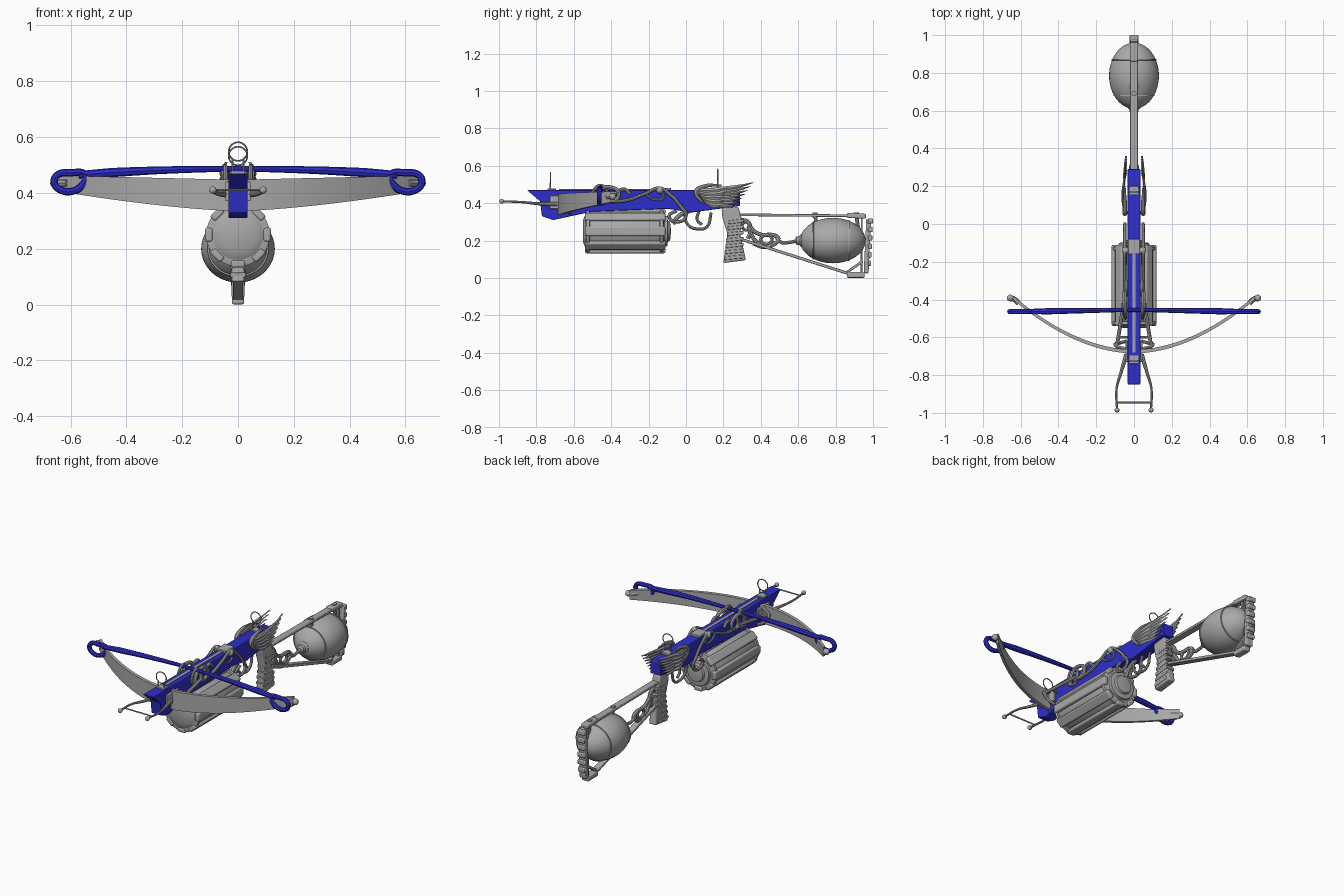
import bpy, bmesh, math
from mathutils import Matrix, Vector

cube = bpy.data.objects.get("Cube")
if cube:
    bpy.data.objects.remove(cube)


def material(name, rgb):
    mat = bpy.data.materials.new(name)
    mat.use_nodes = True
    color = (*rgb, 1)
    mat.diffuse_color = color
    mat.node_tree.nodes["Principled BSDF"].inputs["Base Color"].default_value = color
    return mat


GREY = material("plain grey", (.4, .4, .4))
BLUE = material("deep blue", (.027, .027, .62))


def finish(obj, mat):
    bpy.ops.object.select_all(action='DESELECT')
    obj.select_set(True)
    bpy.context.view_layer.objects.active = obj
    if obj.type == 'CURVE':
        bpy.ops.object.convert(target='MESH')
        obj = bpy.context.view_layer.objects.active
    obj.data.materials.clear()
    obj.data.materials.append(mat)
    bpy.ops.object.shade_smooth_by_angle(angle=math.radians(35))
    return obj


def loft(name, rings, mat=GREY):
    """Skin a row of closed cross-sections and cap both ends."""
    bm = bmesh.new()
    rows = [[bm.verts.new(p) for p in ring] for ring in rings]
    n = len(rows[0])
    for a, b in zip(rows, rows[1:]):
        for i in range(n):
            j = (i + 1) % n
            bm.faces.new((a[i], a[j], b[j], b[i]))
    bm.faces.new(rows[0])
    bm.faces.new(rows[-1])
    bmesh.ops.recalc_face_normals(bm, faces=bm.faces)
    mesh = bpy.data.meshes.new(name)
    bm.to_mesh(mesh)
    bm.free()
    obj = bpy.data.objects.new(name, mesh)
    bpy.context.collection.objects.link(obj)
    return finish(obj, mat)


def plate(name, outline, half, mat=GREY, bevel=.003, center=0):
    """Extrude a side outline (y, z) across the width."""
    obj = loft(name, [[(center + s * half, y, z) for y, z in outline] for s in (-1, 1)], mat)
    if bevel:
        mod = obj.modifiers.new("soft edges", 'BEVEL')
        mod.width, mod.segments = bevel, 2
    return obj


def box(name, y0, y1, z0, z1, half, **options):
    return plate(name, [(y0, z0), (y1, z0), (y1, z1), (y0, z1)], half, **options)


def beam(name, start, end, half, thick, **options):
    a, b = Vector(start), Vector(end)
    d = (b - a).normalized()
    n = Vector((-d.y, d.x)) * thick
    return plate(name, [a - n, b - n, b + n, a + n], half, **options)


def lathe(name, profile, height, squash=1, mat=GREY, sides=40):
    """Revolve (y, radius) pairs around a line along y."""
    turn = [math.tau * i / sides for i in range(sides)]
    return loft(name, [[(r * math.cos(t), y, height + squash * r * math.sin(t)) for t in turn]
                       for y, r in profile], mat)


def tube(name, points, radius, mat=GREY, cyclic=False, scale=None):
    curve = bpy.data.curves.new(name, 'CURVE')
    curve.dimensions = '3D'
    curve.bevel_depth, curve.bevel_resolution = radius, 2
    curve.resolution_u, curve.use_fill_caps = 6, True
    spline = curve.splines.new('BEZIER')
    spline.bezier_points.add(len(points) - 1)
    for i, (bp, p) in enumerate(zip(spline.bezier_points, points)):
        bp.co = p
        bp.handle_left_type = bp.handle_right_type = 'AUTO'
        bp.radius = scale[i] if scale else 1
    spline.use_cyclic_u = cyclic
    obj = bpy.data.objects.new(name, curve)
    bpy.context.collection.objects.link(obj)
    return finish(obj, mat)


def side_tube(name, x, path, radius, **options):
    return tube(name, [(x, y, z) for y, z in path], radius, **options)


def ball(name, x, y, z, r):
    bpy.ops.mesh.primitive_uv_sphere_add(segments=16, ring_count=10, radius=r, location=(x, y, z))
    obj = bpy.context.object
    obj.name = name
    return finish(obj, GREY)


# Blue tiller with its rail and nut
plate("tiller", [(-.85, .47), (-.78, .41), (-.77, .33), (-.71, .31), (-.5, .355), (-.1, .37),
                 (.03, .35), (.29, .385), (.29, .455), (.18, .47)], .034, BLUE)
box("bolt_rail", -.68, -.16, .46, .475, .009, bevel=0)
box("string_nut", -.16, -.08, .44, .482, .031)
box("limb_clamp", -.73, -.62, .37, .44, .045)

# Curved bow limb, deep in the middle and narrow at the tips
rings = []
for i in range(-20, 21):
    u = i / 20
    a = abs(u)
    x, y = .64 * u, -.685 + .285 * a ** 1.9
    lo, hi = .335 + .07 * a ** 1.5, .447 + .015 * a
    rings.append([(x, y, lo), (x, y + .02, lo), (x, y + .02, hi), (x, y, hi)])
loft("bow_limb", rings)

# String with thicker served ends
xs = [-.57, -.45, -.25, 0, .25, .45, .57]
tube("bow_string", [(x, -.455 - .015 * abs(x), .486 - .065 * x * x) for x in xs], .011, BLUE,
     scale=[1.2, 1.5, 1.2, .9, 1.2, 1.5, 1.2])

# Sights: a ring on two short legs
for label, y, z in (("front", -.725, .532), ("rear", .17, .548)):
    tube(label + "_sight_ring", [(.033 * math.cos(k * math.tau / 8), y, z + .033 * math.sin(k * math.tau / 8))
                                 for k in range(8)], .003, cyclic=True)
    for s in (-1, 1):
        tube(label + "_sight_leg", [(s * .02, y, .46), (s * .02, y, z - .025)], .004)
    box(label + "_sight_base", y - .015, y + .03, .46, .478, .025)


def feather(name, s, root, tip, width, x):
    """Leaf-shaped blade that sweeps up toward its tip."""
    a, b = Vector(root), Vector(tip)
    mid = (a + b) / 2 - Vector((0, .022))
    rows = []
    for i in range(8):
        t = i / 7
        c = a * (1 - t) ** 2 + mid * 2 * t * (1 - t) + b * t * t
        w = width * (.12 + math.sin(math.pi * (.2 + .8 * t)) * .9)
        out = x + .012 * math.sin(t * math.pi)
        rows.append([(s * (out + .005), c.x, c.y), (s * out, c.x + w * .3, c.y - w),
                     (s * (out - .005), c.x, c.y), (s * out, c.x - w * .3, c.y + w)])
    loft(name, rows)


for s, side in ((1, "left"), (-1, "right")):
    # Limb nock, string loop and stirrup arm
    tube(side + "_limb_nock", [(s * .61, -.42, .435), (s * .64, -.395, .435), (s * .665, -.39, .435)], .014)
    ball(side + "_nock_ball", s * .655, -.392, .435, .018)
    loop = [(.545, .462), (.6, .472), (.648, .463), (.658, .435), (.63, .408), (.59, .407), (.56, .425)]
    tube(side + "_string_loop", [(s * x, -.464, z) for x, z in loop], .013, BLUE, cyclic=True)
    tube(side + "_stirrup_arm", [(s * .04, -.69, .395), (s * .07, -.79, .397), (s * .092, -.87, .405),
                                 (s * .09, -.985, .41)], .006, scale=[2, 1.4, 1, 1])
    ball(side + "_stirrup_foot", s * .09, -.985, .41, .013)

    # Bracket arms and winding side ornament
    tube(side + "_bracket_arm", [(s * .03, -.66, .445), (s * .075, -.655, .42), (s * .1, -.64, .405),
                                 (s * .075, -.63, .365), (s * .04, -.62, .345)], .009)
    tube(side + "_bracket_rail", [(s * .09, -.64, .41), (s * .075, -.55, .415), (s * .055, -.42, .425)], .01)
    side_tube(side + "_scroll", s * .05, [(-.48, .395), (-.46, .47), (-.41, .485), (-.36, .455),
                                          (-.38, .415), (-.42, .42), (-.42, .45)], .011)
    side_tube(side + "_ring_loop", s * .045, [(-.5, .44), (-.455, .495), (-.42, .44), (-.455, .395)],
              .008, cyclic=True)
    side_tube(side + "_vine", s * .048, [(-.44, .41), (-.32, .415), (-.22, .45), (-.14, .48), (-.09, .45),
                                         (-.03, .385), (0, .33), (-.05, .3), (-.09, .33), (-.05, .36)], .009)
    side_tube(side + "_tendril", s * .044, [(-.22, .45), (-.17, .42), (-.12, .43), (-.13, .46)], .006)
    side_tube(side + "_leaf_stem", s * .042, [(-.38, .45), (-.33, .475), (-.3, .45)], .009)
    ball(side + "_vine_knob", s * .045, -.14, .47, .02)

    # Wing of two overlapping feather rows
    for i in range(7):
        t = i / 6
        feather(side + "_long_feather", s, (.08 + .04 * t, .47 - .06 * t),
                (.36 - .09 * t, .51 - .125 * t), .012, .042)
    for i in range(5):
        t = i / 4
        feather(side + "_short_feather", s, (.055 + .04 * t, .47 - .06 * t),
                (.24 - .04 * t, .49 - .1 * t), .013, .05)
    side_tube(side + "_wing_shoulder", s * .048, [(.19, .495), (.1, .49), (.055, .46), (.09, .4)], .011,
              scale=[.4, 1, 1.2, .6])

tube("stirrup_bar", [(-.09, -.945, .41), (.09, -.945, .41)], .004)
tube("cross_pin", [(-.08, -.6, .413), (.08, -.6, .413)], .007)

# Drum with raised slats and stepped ends
lathe("drum", [(-.552, .002), (-.55, .06), (-.54, .085), (-.53, .1), (-.52, .105), (-.14, .105), (-.13, .1),
               (-.12, .1), (-.115, .082), (-.1, .08), (-.097, .055), (-.085, .05), (-.08, .002)], .25)
for y in (-.525, -.13):
    lathe("drum_band", [(y - .012, .1), (y - .008, .114), (y + .008, .114), (y + .012, .1)], .25)
for i in range(8):
    slat = box("drum_slat", -.54, -.11, .09, .118, .026, bevel=.008)
    slat.matrix_world = Matrix.Translation((0, 0, .25)) @ Matrix.Rotation(i * math.tau / 8, 4, 'Y')
box("drum_mount", -.48, -.16, .34, .375, .025)

# Trigger, guard and lever
side_tube("trigger_guard", 0, [(-.01, .355), (.01, .285), (.06, .262), (.11, .272), (.135, .35)], .008)
side_tube("trigger", 0, [(.07, .36), (.06, .31), (.085, .285)], .008)
side_tube("rear_drum_hook", 0, [(.02, .36), (-.04, .33), (-.07, .29)], .012)

# Ribbed pistol grip
plate("grip", [(.19, .37), (.28, .38), (.3, .31), (.29, .235), (.32, .095), (.2, .08), (.222, .235), (.195, .32)],
      .024, bevel=.008)
for i in range(7):
    z = .105 + i * .032
    y = .203 + .004 * i
    beam("grip_rib", (y, z), (y + .105 - .004 * i, z + .01), .027, .009)

# Open shoulder stock
beam("stock_top_rail", (.26, .338), (.96, .332), .021, .007)
beam("stock_lower_rail", (.29, .208), (.88, .02), .018, .008)
beam("butt_top", (.86, .334), (.962, .33), .022, .013, bevel=.006)
beam("butt_bottom", (.86, .016), (.955, .016), .022, .015, bevel=.006)
beam("butt_upright", (.977, .315), (.963, .025), .023, .013, bevel=.006)
beam("butt_inner_rod", (.94, .33), (.938, .02), .012, .005)
beam("butt_brace", (.86, .03), (.945, .09), .014, .007)
for i in range(6):
    z = .065 + .045 * i
    box("butt_pad", .972, .99 + .002 * i, z, z + .028, .025, bevel=.005)
for y in (.69, .91):
    tube("stock_bolt", [(0, y, .32), (0, y, .35)], .014)
    tube("egg_strut", [(0, y, .34), (0, y + .01, .27)], .01)

# Pierced bracket between grip and tank
for path in ([(.28, .31), (.33, .3), (.345, .25), (.33, .21)], [(.33, .28), (.39, .235), (.48, .225), (.5, .205)],
             [(.36, .185), (.42, .165), (.47, .18), (.5, .205)], [(.34, .25), (.37, .2), (.41, .17)]):
    side_tube("stock_scroll", 0, path, .011)
side_tube("stock_eyelet", 0, [(.4, .205), (.43, .23), (.46, .205), (.43, .18)], .009, cyclic=True)
side_tube("stock_small_eyelet", 0, [(.3, .28), (.325, .3), (.345, .28), (.325, .255)], .008, cyclic=True)

# Egg-shaped tank with seams, nozzle and feed pipe
steps = [math.pi * (.01 + .98 * i / 24) for i in range(25)]
lathe("tank", [(.785 - .175 * math.cos(t), .132 * math.sin(t)) for t in steps], .2, .92)
for y in (.68, .87):
    r = .132 * math.sqrt(1 - ((y - .785) / .175) ** 2)
    lathe("tank_seam", [(y - .004, r - .008), (y - .003, r + .004), (y + .003, r + .004), (y + .004, r - .008)],
          .2, .92)
lathe("tank_nozzle", [(.585, .012), (.59, .022), (.605, .024), (.615, .034), (.63, .036)], .2)
side_tube("feed_pipe", 0, [(.48, .22), (.51, .19), (.55, .19), (.6, .2)], .009)
